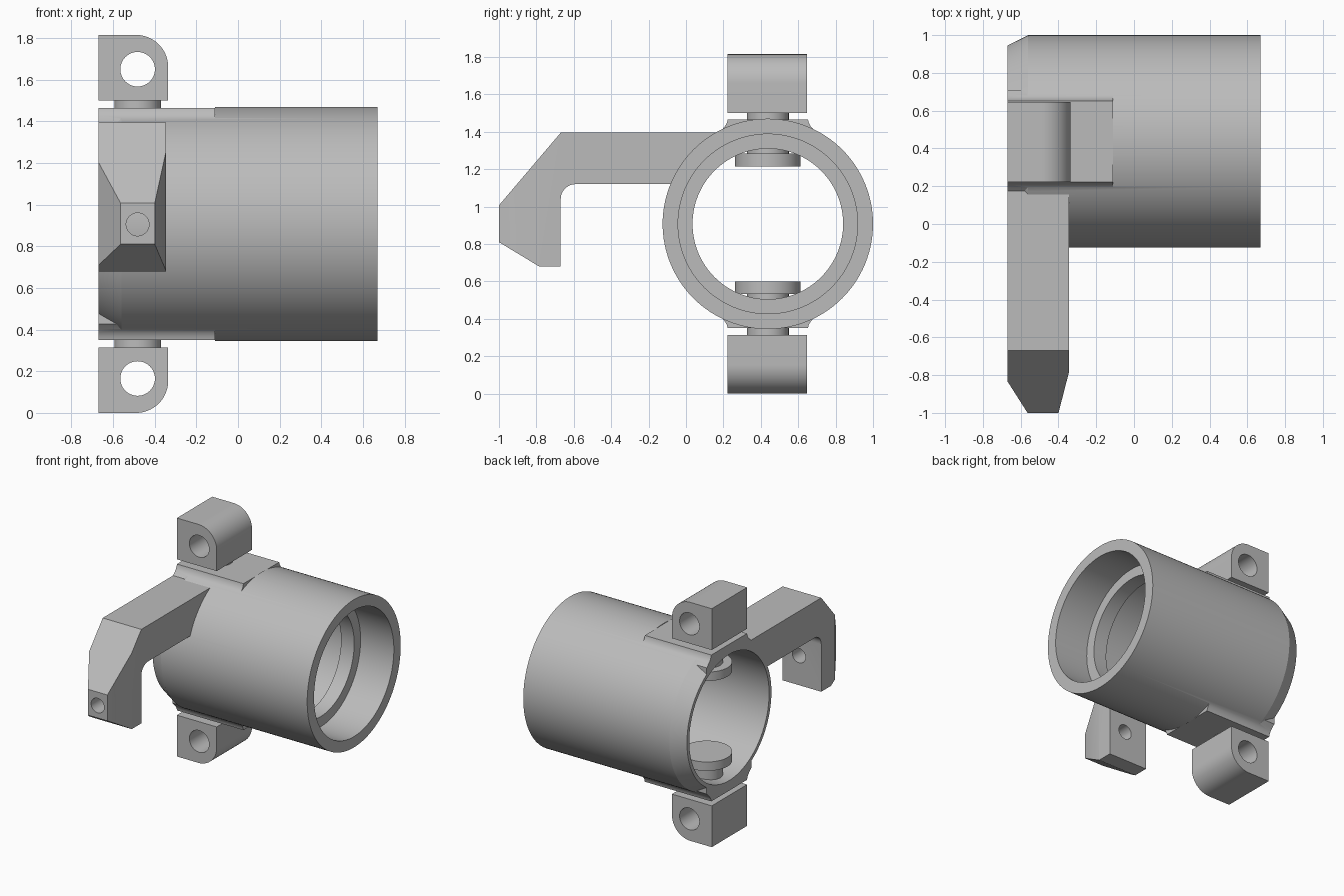
import bpy, bmesh, math
from mathutils import Matrix, Vector

if bpy.data.objects.get("Cube"):
    bpy.data.objects.remove(bpy.data.objects["Cube"], do_unlink=True)

YC, ZC = 0.4375, 0.9075      # tube axis
XP = -0.482                  # pin and hole line
LEFT, RIGHT = -0.67, 0.67    # tube ends

grey = bpy.data.materials.new("plain_grey")
grey.use_nodes = True
grey.diffuse_color = (0.5, 0.5, 0.5, 1)
grey.node_tree.nodes["Principled BSDF"].inputs["Base Color"].default_value = (0.5, 0.5, 0.5, 1)


def make(name, bm):
    bmesh.ops.recalc_face_normals(bm, faces=bm.faces)
    mesh = bpy.data.meshes.new(name)
    bm.to_mesh(mesh)
    bm.free()
    mesh.materials.append(grey)
    obj = bpy.data.objects.new(name, mesh)
    bpy.context.collection.objects.link(obj)
    return obj


def prism(name, points, axis, lo, hi):
    """Extrude a 2D outline along x, y or z."""
    place = {"x": lambda a, b: (lo, a, b),
             "y": lambda a, b: (a, lo, b),
             "z": lambda a, b: (a, b, lo)}[axis]
    bm = bmesh.new()
    face = bm.faces.new([bm.verts.new(place(a, b)) for a, b in points])
    ext = bmesh.ops.extrude_face_region(bm, geom=[face])
    shift = Vector([(hi - lo) * (axis == k) for k in "xyz"])
    bmesh.ops.translate(bm, vec=shift, verts=[v for v in ext["geom"] if isinstance(v, bmesh.types.BMVert)])
    return make(name, bm)


def arc(cx, cy, r, start, end, n=10):
    angles = [math.radians(start + (end - start) * i / n) for i in range(n + 1)]
    return [(cx + r * math.cos(a), cy + r * math.sin(a)) for a in angles]


def disc(name, cx, cy, r, axis, lo, hi, n=48):
    return prism(name, arc(cx, cy, r, 0, 360, n)[:-1], axis, lo, hi)


def lathe(name, profile, n=128):
    """Revolve (x, radius) rings about the tube axis and cap both ends."""
    bm = bmesh.new()
    rings = [[bm.verts.new((x, y, z)) for y, z in arc(YC, ZC, r, 0, 360, n)[:-1]] for x, r in profile]
    for a, b in zip(rings, rings[1:]):
        for i in range(n):
            j = (i + 1) % n
            bm.faces.new((a[i], a[j], b[j], b[i]))
    bm.faces.new(rings[0])
    bm.faces.new(rings[-1])
    return make(name, bm)


def combine(target, tool, operation):
    mod = target.modifiers.new(operation, "BOOLEAN")
    mod.operation, mod.solver, mod.object = operation, "EXACT", tool
    bpy.context.view_layer.objects.active = target
    bpy.ops.object.modifier_apply(modifier=mod.name)
    bpy.data.objects.remove(tool, do_unlink=True)


# Tube with a tapered end
tube = lathe("tube", [(LEFT, 0.508), (-0.56, 0.5625), (RIGHT, 0.5625)])

# Flat pads with flared sides, above and below
for s in (1, -1):
    crown = [(YC - 0.215, ZC + s * 0.557), (YC + 0.215, ZC + s * 0.557),
             (YC + 0.215, ZC + s * 0.8), (YC - 0.215, ZC + s * 0.8)]
    combine(tube, prism("crown_cutter", crown, "x", -0.8, -0.11), "DIFFERENCE")
    half = [(0.215, 0.557), (0.219, 0.54), (0.23, 0.521), (0.245, 0.504), (0.27, 0.48), (0.27, 0.3)]
    outline = half + [(-y, z) for y, z in reversed(half)]
    pad = prism("pad", [(YC + y, ZC + s * z) for y, z in outline], "x", LEFT, -0.11)
    combine(tube, pad, "UNION")

# Hooked arm, narrowed toward its tip
side = [(0.23, 1.395), (-0.67, 1.395), (-1, 1.007), (-1, 0.81), (-0.785, 0.68), (-0.67, 0.68)]
side += arc(-0.59, 1.04, 0.08, 180, 90) + [(0.23, 1.12)]
arm = prism("arm", side, "x", LEFT, -0.345)
plan = [(-0.67, 0.4), (-0.67, -0.833), (-0.563, -1.001), (-0.4, -1.001), (-0.345, -0.787), (-0.345, 0.4)]
combine(arm, prism("arm_plan", plan, "z", 0.5, 1.6), "INTERSECT")
combine(arm, disc("arm_hole", XP, 0.905, 0.055, "y", -1.1, -0.6), "DIFFERENCE")
combine(tube, arm, "UNION")

# Stepped bore leaving an inner lip
bore = [(-0.8, 0.48), (0.28, 0.48), (0.28, 0.4025), (0.39, 0.4025), (0.39, 0.48), (0.8, 0.48)]
combine(tube, lathe("bore", bore), "DIFFERENCE")
parts = [tube]

# Swivel lugs with pins and inner heads
for s, place in ((1, "upper"), (-1, "lower")):
    outline = [(LEFT, 0.593), (-0.335, 0.593)] + arc(-0.49, 0.7525, 0.155, 0, 90, 16) + [(LEFT, 0.9075)]
    lug = prism(place + "_lug", [(x, ZC + s * z) for x, z in outline], "y", 0.222, 0.647)
    combine(lug, disc("lug_hole", XP, ZC + s * 0.7425, 0.083, "y", 0, 1), "DIFFERENCE")
    pin = disc(place + "_pin", XP, YC, 0.112, "z", ZC + s * 0.37, ZC + s * 0.6)
    head = disc(place + "_pin_head", XP, YC, 0.175, "z", ZC + s * 0.308, ZC + s * 0.376)
    parts += [lug, pin, head]

# Smooth curved surfaces, keep edges sharp
bpy.ops.object.select_all(action="DESELECT")
for obj in parts:
    obj.select_set(True)
bpy.context.view_layer.objects.active = tube
bpy.ops.object.shade_smooth_by_angle(angle=math.radians(25))
